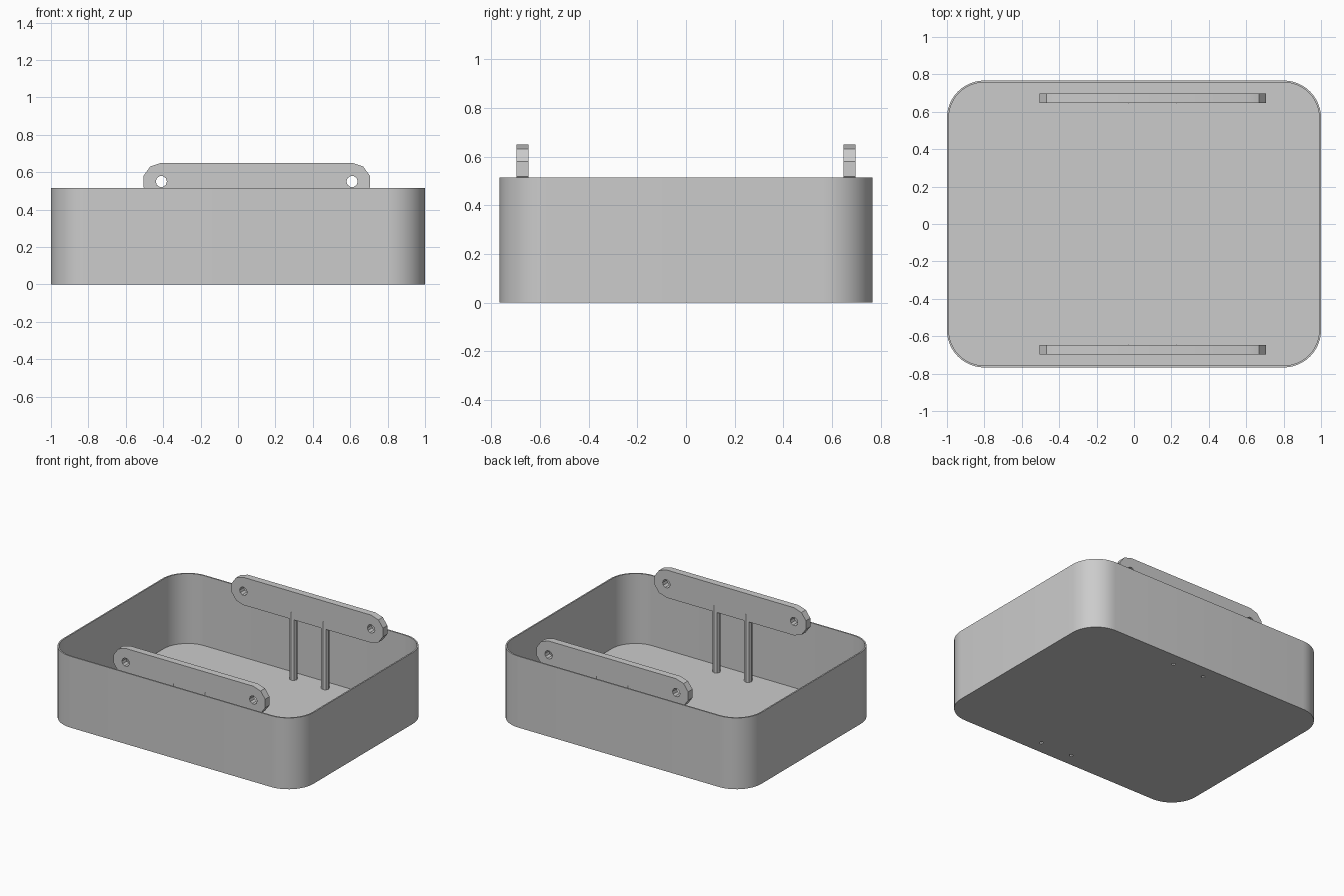
import bpy, bmesh
from math import radians, sin, cos, pi

cube = bpy.data.objects.get("Cube")
if cube:
    bpy.data.objects.remove(cube, do_unlink=True)

grey = bpy.data.materials.new("plain grey")
grey.use_nodes = True
GREY = (0.6, 0.6, 0.6, 1)
grey.diffuse_color = GREY
grey.node_tree.nodes["Principled BSDF"].inputs["Base Color"].default_value = GREY


def arc(cx, cy, r, start, end, segments):
    """Points along an arc, angles in degrees."""
    angles = [radians(start + (end - start) * i / segments) for i in range(segments + 1)]
    return [(cx + r * cos(a), cy + r * sin(a)) for a in angles]


def circle(cx, cy, r, sides):
    return arc(cx, cy, r, 0, 360, sides)[:-1]


def rounded_rect(hx, hy, r):
    pts = []
    for i, (sx, sy) in enumerate([(1, 1), (-1, 1), (-1, -1), (1, -1)]):
        pts += arc(sx * (hx - r), sy * (hy - r), r, 90 * i, 90 * i + 90, 12)
    return pts


def finish(obj):
    obj.data.materials.clear()
    obj.data.materials.append(grey)
    bpy.ops.object.select_all(action='DESELECT')
    obj.select_set(True)
    bpy.context.view_layer.objects.active = obj
    bpy.ops.object.shade_smooth_by_angle(angle=radians(30))


def plate(name, outlines, depth, location, tilt=0):
    """Extruded flat profile; outlines after the first are holes."""
    curve = bpy.data.curves.new(name, 'CURVE')
    curve.dimensions = '2D'
    curve.fill_mode = 'BOTH'
    curve.extrude = depth / 2
    for pts in outlines:
        spline = curve.splines.new('POLY')
        spline.points.add(len(pts) - 1)
        for p, (x, y) in zip(spline.points, pts):
            p.co = (x, y, 0, 1)
        spline.use_cyclic_u = True
    obj = bpy.data.objects.new(name, curve)
    bpy.context.collection.objects.link(obj)
    obj.location = location
    obj.rotation_euler.x = tilt
    bpy.ops.object.select_all(action='DESELECT')
    obj.select_set(True)
    bpy.context.view_layer.objects.active = obj
    bpy.ops.object.convert(target='MESH')
    obj = bpy.context.view_layer.objects.active
    bm = bmesh.new()
    bm.from_mesh(obj.data)
    bmesh.ops.remove_doubles(bm, verts=bm.verts, dist=1e-5)
    bmesh.ops.recalc_face_normals(bm, faces=bm.faces)
    bm.to_mesh(obj.data)
    bm.free()
    finish(obj)


def post(name, x, y):
    """Faceted post with a blind screw hole in its foot."""
    profile = [(0, 0.5), (POST_R, 0.5), (POST_R, 0.005),
               (HOLE_R, 0.005), (HOLE_R, 0.15), (0, 0.15)]
    bm = bmesh.new()
    verts = [bm.verts.new((r, 0, z)) for r, z in profile]
    edges = [bm.edges.new(pair) for pair in zip(verts, verts[1:])]
    bmesh.ops.spin(bm, geom=verts + edges, cent=(0, 0, 0), axis=(0, 0, 1),
                   angle=2 * pi, steps=8)
    bmesh.ops.remove_doubles(bm, verts=bm.verts, dist=1e-5)
    bmesh.ops.recalc_face_normals(bm, faces=bm.faces)
    mesh = bpy.data.meshes.new(name)
    bm.to_mesh(mesh)
    bm.free()
    obj = bpy.data.objects.new(name, mesh)
    obj.location = (x, y, 0)
    bpy.context.collection.objects.link(obj)
    finish(obj)


HEIGHT, WALL = 0.515, 0.01
BAR_X, BAR_Y, BAR_Z = 0.1, 0.672, 0.55
POST_R, HOLE_R, POST_GAP = 0.027, 0.013, 0.127
SIDES = (("front", -1), ("back", 1))
post_spots = [(BAR_X + k * POST_GAP, s * BAR_Y) for _, s in SIDES for k in (-1, 1)]

# Open tray: thin wall ring and a drilled floor
inner = rounded_rect(1 - WALL, 0.767 - WALL, 0.2 - WALL)
plate("tray_wall", [rounded_rect(1, 0.767, 0.2), inner], HEIGHT, (0, 0, HEIGHT / 2))
plate("tray_floor", [inner] + [circle(x, y, HOLE_R, 8) for x, y in post_spots],
      WALL, (0, 0, WALL / 2))

# Round-ended bars with a hole at each end
bar = arc(0.51, 0, 0.1, -90, 90, 5) + arc(-0.51, 0, 0.1, 90, 270, 5)
bar_holes = [circle(x, 0, 0.03, 10) for x in (-0.51, 0.51)]
for side, s in SIDES:
    plate(side + "_bar", [bar] + bar_holes, 0.05, (BAR_X, s * BAR_Y, BAR_Z), radians(90))

# Posts carrying the bars
for i, (x, y) in enumerate(post_spots):
    post(f"{'front' if y < 0 else 'back'}_post_{i % 2 + 1}", x, y)
